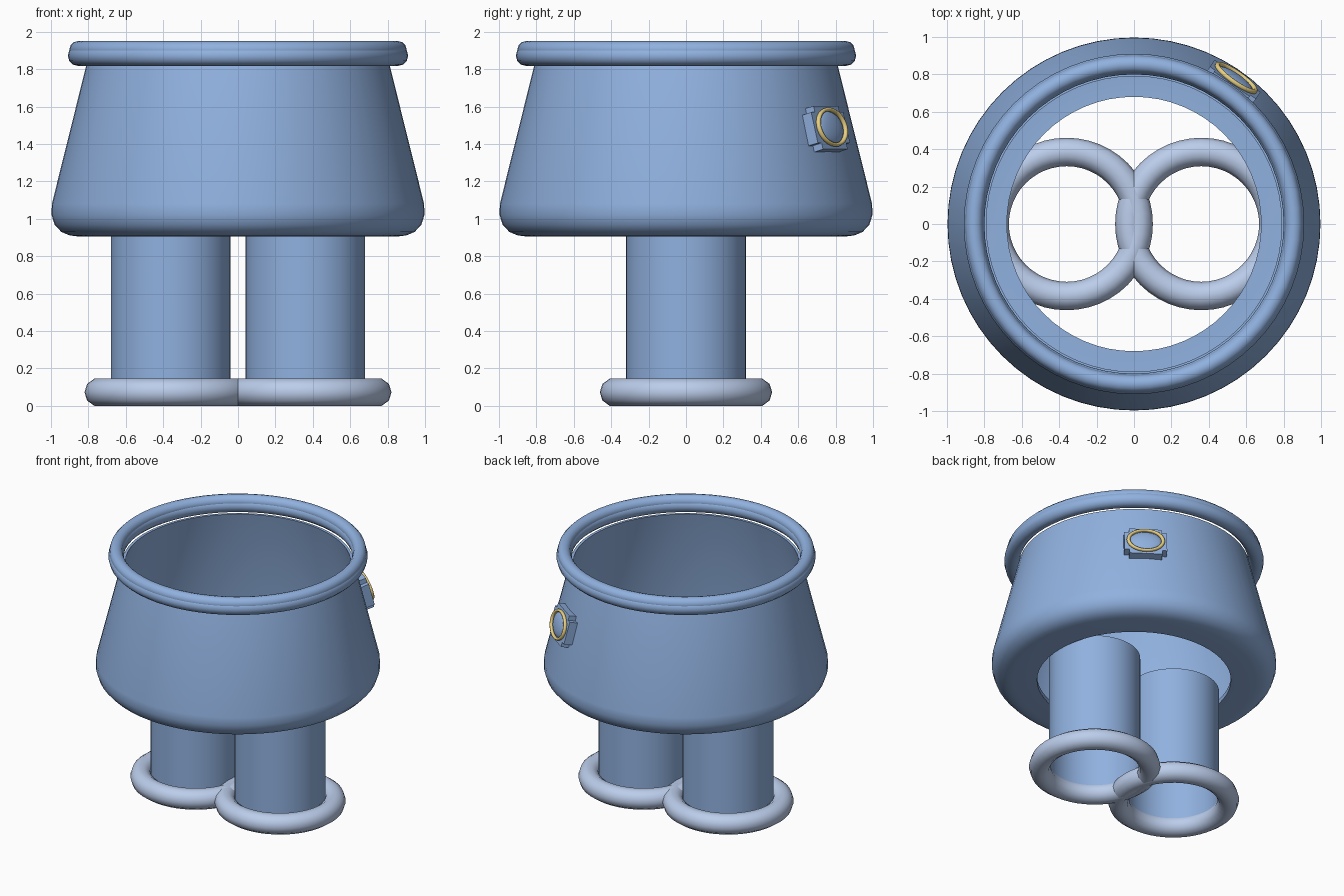
import bpy, bmesh, math
from mathutils import Matrix, Vector

if "Cube" in bpy.data.objects:
    bpy.data.objects.remove(bpy.data.objects["Cube"])


def material(name, rgb):
    m = bpy.data.materials.new(name)
    m.diffuse_color = (*rgb, 1)
    m.use_nodes = True
    m.node_tree.nodes["Principled BSDF"].inputs["Base Color"].default_value = m.diffuse_color
    return m


BLUE = material("blue", (0.28, 0.44, 0.74))
PALE = material("pale_blue", (0.50, 0.61, 0.83))
GOLD = material("gold", (0.80, 0.62, 0.22))


def lathe(name, profile, mat, segs=64, closed=False, matrix=Matrix()):
    """Spin an (r, z) profile around the local z axis."""
    bm = bmesh.new()
    rings = []
    for r, z in profile:
        rings.append([bm.verts.new((r * math.cos(2 * math.pi * i / segs),
                                    r * math.sin(2 * math.pi * i / segs), z))
                      for i in range(segs)])
    pairs = list(zip(rings, rings[1:]))
    if closed:
        pairs.append((rings[-1], rings[0]))
    for a, b in pairs:
        for i in range(segs):
            j = (i + 1) % segs
            bm.faces.new((a[i], a[j], b[j], b[i]))
    if closed:
        bmesh.ops.recalc_face_normals(bm, faces=bm.faces)
    return finish(name, bm, mat, matrix)


def finish(name, bm, mat, matrix):
    me = bpy.data.meshes.new(name)
    bm.to_mesh(me)
    bm.free()
    me.materials.append(mat)
    ob = bpy.data.objects.new(name, me)
    bpy.context.collection.objects.link(ob)
    ob.matrix_world = matrix
    bpy.context.view_layer.objects.active = ob
    ob.select_set(True)
    bpy.ops.object.shade_smooth_by_angle(angle=math.radians(40))
    ob.select_set(False)
    return ob


def torus(name, R, r, mat, matrix, sides=10, segs=64):
    circle = [(R + r * math.cos(2 * math.pi * k / sides),
               r * math.sin(2 * math.pi * k / sides)) for k in range(sides)]
    return lathe(name, circle, mat, segs, True, matrix)


def at(x, y, z):
    return Matrix.Translation((x, y, z))


# Flared body shell, open at the top and bottom
lathe("body", [(0.68, 0.905), (0.85, 0.905), (0.90, 0.911), (0.945, 0.93), (0.98, 0.968),
               (0.997, 1.02), (0.995, 1.08), (0.81, 1.825),
               (0.79, 1.825), (0.967, 1.08), (0.968, 1.03), (0.955, 0.985),
               (0.92, 0.95), (0.85, 0.94), (0.68, 0.94)], BLUE, closed=True)

# Doubled waistband
torus("waistband_lower", 0.855, 0.055, BLUE, at(0, 0, 1.872), 12)
torus("waistband_upper", 0.855, 0.047, BLUE, at(0, 0, 1.903), 12)

# Legs and cuffs
for side, x in (("left", -0.36), ("right", 0.36)):
    lathe(side + "_leg", [(0.32, 0.07), (0.32, 0.95)], BLUE, 48, matrix=at(x, 0, 0))
    torus(side + "_cuff", 0.385, 0.076, PALE, at(x, 0, 0.0725), 10, 48)

# Button on the back right: local x runs down the wall, y along it, z outwards
AZ, TILT = math.radians(55), math.radians(15)
turn = Matrix.Rotation(AZ, 4, 'Z') @ Matrix.Rotation(math.pi / 2 - TILT, 4, 'Y')
base = at(0.915 * math.cos(AZ), 0.915 * math.sin(AZ), 1.48) @ turn

# Notched backing plate
a, b, c, d = 0.085, 0.12, 0.115, 0.15
quarter = [(b, c), (a, c), (a, d)]
outline = (quarter + [(-x, y) for x, y in reversed(quarter)]
           + [(-x, -y) for x, y in quarter] + [(x, -y) for x, y in reversed(quarter)])
bm = bmesh.new()
face = bm.faces.new([bm.verts.new((x, y, -0.04)) for x, y in outline])
top = bmesh.ops.extrude_face_region(bm, geom=[face])
bmesh.ops.translate(bm, vec=Vector((0, 0, 0.07)),
                    verts=[v for v in top["geom"] if isinstance(v, bmesh.types.BMVert)])
bmesh.ops.recalc_face_normals(bm, faces=bm.faces)
finish("button_plate", bm, BLUE, base)

# Dome and gold ring
bm = bmesh.new()
bmesh.ops.create_uvsphere(bm, u_segments=32, v_segments=16, radius=1)
bmesh.ops.scale(bm, vec=(0.09, 0.115, 0.03), verts=bm.verts)
finish("button_dome", bm, BLUE, base @ at(0, 0, 0.025))
torus("button_ring", 0.122, 0.013, GOLD,
      base @ at(0, 0, 0.04) @ Matrix.Diagonal((0.8, 1, 1, 1)), 10, 40)
